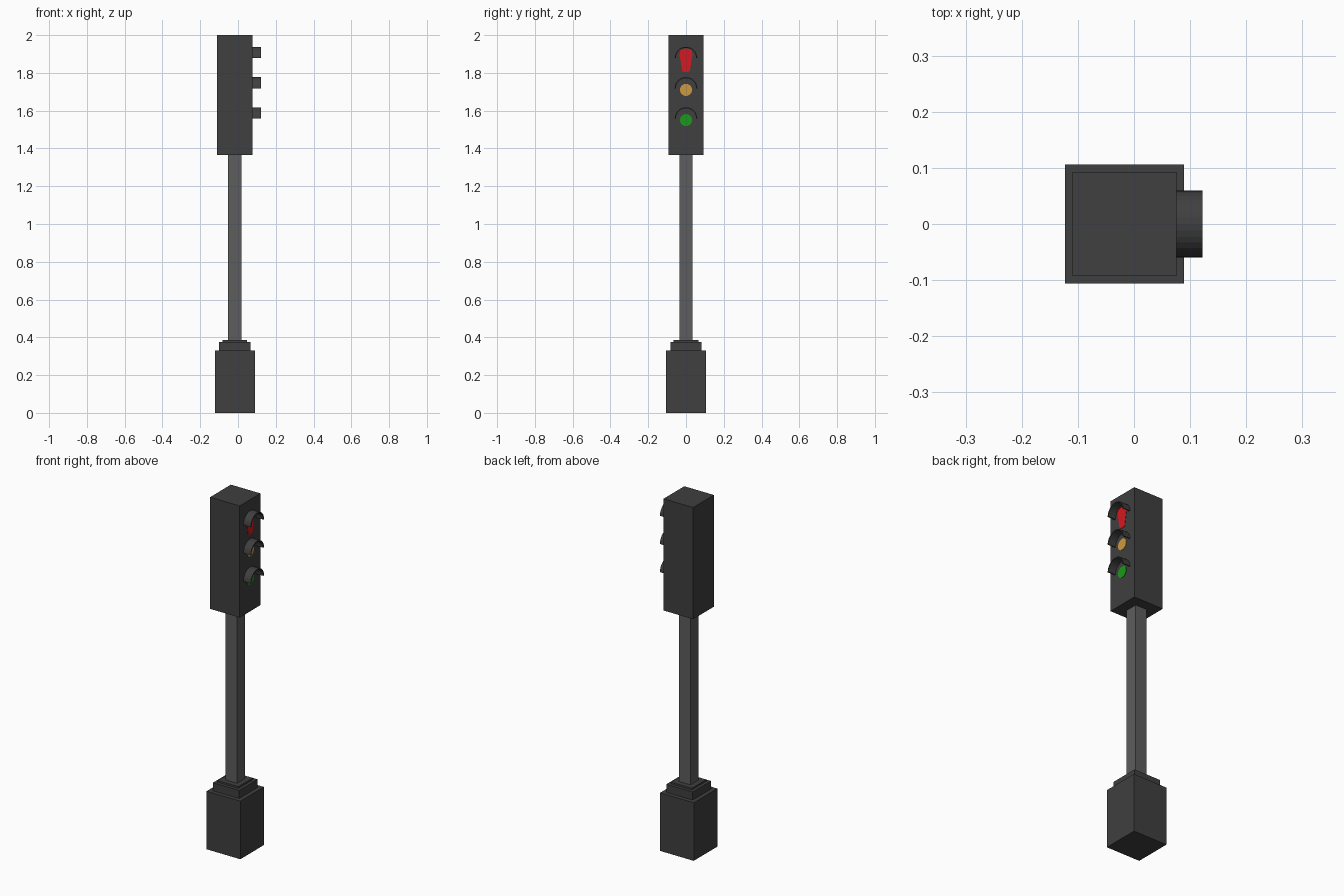
import bpy, bmesh, math

if "Cube" in bpy.data.objects:
    bpy.data.objects.remove(bpy.data.objects["Cube"])

CX = -0.017      # axis of post, base and head
FACE = 0.076     # x of the lamp side of the head


def material(name, rgb):
    m = bpy.data.materials.new(name)
    m.diffuse_color = (*rgb, 1)
    m.use_nodes = True
    m.node_tree.nodes["Principled BSDF"].inputs["Base Color"].default_value = m.diffuse_color
    return m


dark = material("dark_grey", (0.05, 0.05, 0.05))
grey = material("post_grey", (0.11, 0.11, 0.11))
red = material("red", (0.65, 0.01, 0.015))
amber = material("amber", (0.6, 0.32, 0.05))
green = material("green", (0.01, 0.32, 0.01))


def box(name, width, z0, z1, mat):
    bpy.ops.mesh.primitive_cube_add(size=1, location=(CX, 0, (z0 + z1) / 2))
    ob = bpy.context.object
    ob.name = name
    ob.scale = (width, width, z1 - z0)
    bpy.ops.object.transform_apply(location=False, rotation=False, scale=True)
    ob.data.materials.append(mat)


def extrude_x(name, profile, x0, x1, mat):
    """Closed (y, z) profile extruded along x."""
    bm = bmesh.new()
    face = bm.faces.new([bm.verts.new((x0, y, z)) for y, z in profile])
    new = bmesh.ops.extrude_face_region(bm, geom=[face])["geom"]
    bmesh.ops.translate(bm, vec=(x1 - x0, 0, 0),
                        verts=[v for v in new if isinstance(v, bmesh.types.BMVert)])
    bmesh.ops.recalc_face_normals(bm, faces=bm.faces)
    me = bpy.data.meshes.new(name)
    bm.to_mesh(me)
    bm.free()
    ob = bpy.data.objects.new(name, me)
    bpy.context.collection.objects.link(ob)
    me.materials.append(mat)


def arc(r, zc, a0, a1, n):
    return [(r * math.cos(a0 + (a1 - a0) * i / n), zc + r * math.sin(a0 + (a1 - a0) * i / n))
            for i in range(n + 1)]


# Base, stepped collars, post and signal head
box("base", 0.212, 0, 0.33, dark)
box("collar_lower", 0.165, 0.33, 0.376, dark)
box("collar_upper", 0.13, 0.376, 0.386, dark)
box("post", 0.071, 0.386, 1.365, grey)
box("signal_head", 0.186, 1.365, 2.0, dark)

# Half-round visors above each lamp
for name, z in (("red", 1.878), ("amber", 1.718), ("green", 1.558)):
    ring = arc(0.06, z, 0, math.pi, 16) + arc(0.054, z, math.pi, 0, 16)
    extrude_x(name + "_visor", ring, FACE - 0.003, 0.122, dark)

# Lamps: round amber and green, tapered red
for name, z, mat in (("amber", 1.71, amber), ("green", 1.55, green)):
    extrude_x(name + "_lamp", arc(0.032, z, 0, math.tau, 32)[:-1], FACE - 0.003, FACE + 0.002, mat)
taper = [(-0.02, 1.808), (0, 1.804), (0.02, 1.808), (0.034, 1.895),
         (0.03, 1.922), (0, 1.93), (-0.03, 1.922), (-0.034, 1.895)]
extrude_x("red_lamp", taper, FACE - 0.003, FACE + 0.002, red)
